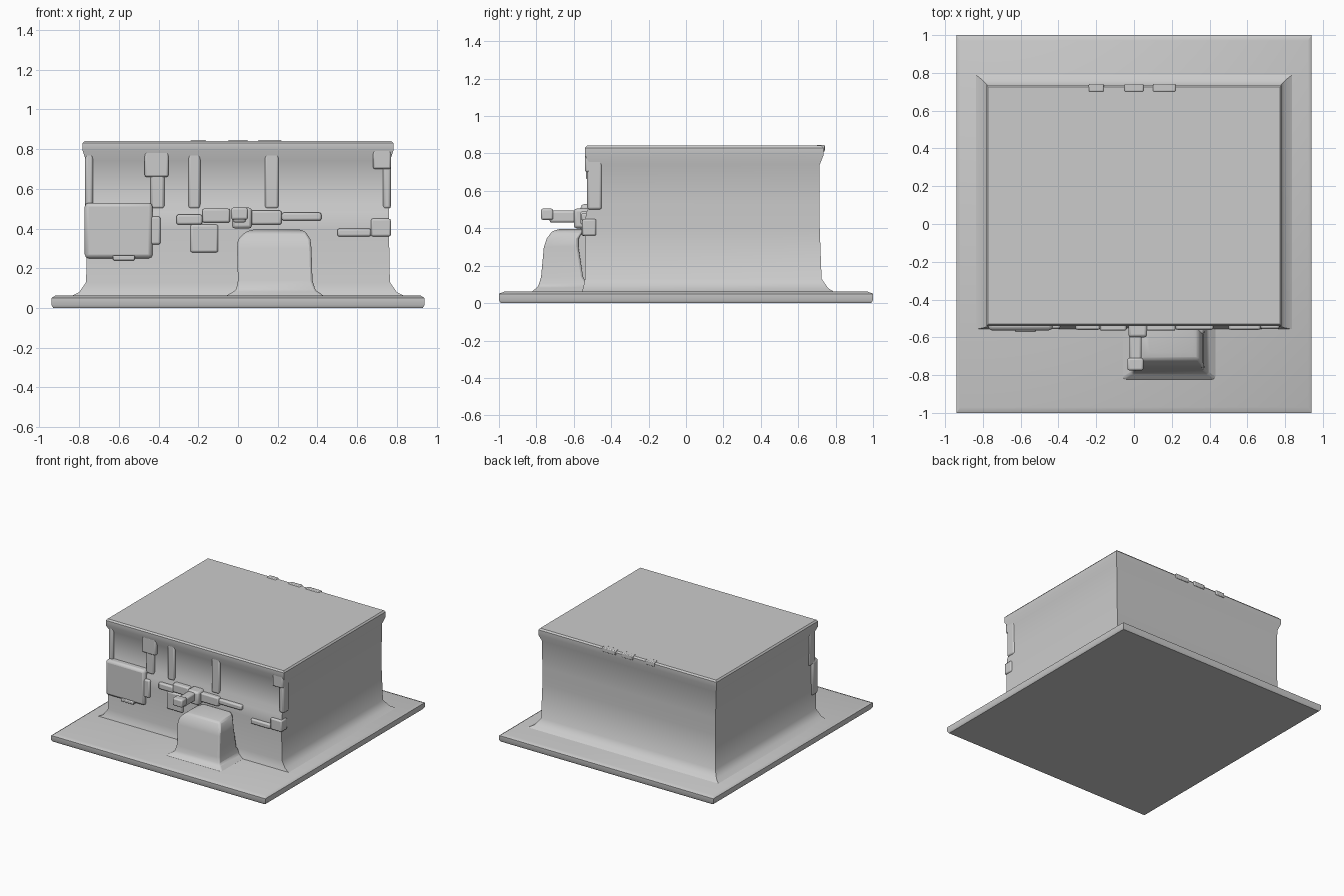
import bpy, bmesh


def finish(obj, width=0.0, segments=2):
    if width:
        mod = obj.modifiers.new("soft_edges", "BEVEL")
        mod.width = width
        mod.segments = segments
        mod.limit_method = "ANGLE"
    bpy.ops.object.select_all(action="DESELECT")
    obj.select_set(True)
    bpy.context.view_layer.objects.active = obj
    bpy.ops.object.shade_smooth_by_angle(angle=0.6)


def loft(name, rings, bevel=0.0):
    """Stack rectangles (x0, x1, y0, y1, z) into a closed solid."""
    bm = bmesh.new()
    loops = []
    for x0, x1, y0, y1, z in rings:
        loops.append([bm.verts.new((x, y, z)) for x, y in
                      ((x0, y0), (x1, y0), (x1, y1), (x0, y1))])
    for a, b in zip(loops, loops[1:]):
        for i in range(4):
            j = (i + 1) % 4
            bm.faces.new((a[i], a[j], b[j], b[i]))
    bm.faces.new(loops[0][::-1])
    bm.faces.new(loops[-1])
    mesh = bpy.data.meshes.new(name)
    bm.to_mesh(mesh)
    bm.free()
    obj = bpy.data.objects.new(name, mesh)
    bpy.context.collection.objects.link(obj)
    finish(obj, bevel)
    return obj


def box(name, x0, x1, y0, y1, z0, z1, bevel=0.01):
    return loft(name, [(x0, x1, y0, y1, z0), (x0, x1, y0, y1, z1)], bevel)


# Ground slab with chamfered rim
loft("ground_slab", [(-.93, .93, -.99, .99, 0), (-.94, .94, -1, 1, .015),
                     (-.94, .94, -1, 1, .05), (-.92, .92, -.97, .97, .062)])

# Main building: flared foot, plain walls, flared cornice and flat roof
loft("building", [(-.85, .85, -.56, .80, .055), (-.80, .80, -.55, .76, .08),
                  (-.765, .765, -.54, .725, .13), (-.76, .76, -.54, .715, .40),
                  (-.76, .76, -.535, .715, .48), (-.76, .76, -.512, .715, .53),
                  (-.765, .765, -.512, .715, .74), (-.782, .782, -.54, .735, .79),
                  (-.782, .782, -.54, .735, .83), (-.772, .772, -.53, .725, .842)])

# Upper facade: narrow piers between shallow panels
for i, (a, b) in enumerate([(-.77, -.73), (-.44, -.37), (-.25, -.19),
                            (.135, .205), (.73, .77)]):
    box(f"upper_pier_{i}", a, b, -.528, -.45, .5, .80, .012)

# Bulging panel at the left of the facade, with a lip below
box("side_panel", -.772, -.43, -.563, -.48, .25, .53, .02)
box("side_panel_lip", -.63, -.52, -.572, -.5, .24, .265, .006)

# Broken ledges and lumps along the facade
for i, (x0, x1, y, z0, z1) in enumerate([
        (-.45, -.39, -.555, .32, .46), (-.31, -.18, -.56, .42, .47),
        (-.18, -.04, -.565, .43, .50), (-.24, -.10, -.555, .28, .42),
        (.06, .22, -.565, .42, .49), (.22, .42, -.56, .44, .48),
        (.50, .67, -.56, .36, .40), (.67, .77, -.555, .36, .45),
        (-.47, -.35, -.535, .66, .79), (.68, .77, -.54, .70, .80)]):
    box(f"facade_ledge_{i}", x0, x1, y, -.48, z0, z1, .01)

# Free-standing counter with flared foot and rounded top
loft("counter", [(-.07, .44, -.83, -.50, .056), (-.01, .39, -.79, -.52, .09),
                 (.0, .375, -.775, -.55, .14), (-.005, .37, -.76, -.575, .30),
                 (.0, .365, -.745, -.575, .345), (.04, .34, -.715, -.55, .385),
                 (.08, .31, -.68, -.53, .395)], .012)
box("counter_link", .05, .33, -.60, -.50, .06, .385, .015)

# Beam reaching out from the wall above the counter
box("beam", -.025, .04, -.73, -.50, .43, .495, .012)
box("beam_tip", -.035, .05, -.775, -.71, .445, .505, .01)
box("beam_bracket", -.03, .07, -.60, -.50, .40, .505, .015)

# Slight wavy lip along the back roof edge
for i, (a, b) in enumerate([(-.24, -.16), (-.05, .05), (.10, .22)]):
    box(f"roof_ripple_{i}", a, b, .70, .742, .81, .846, .006)
